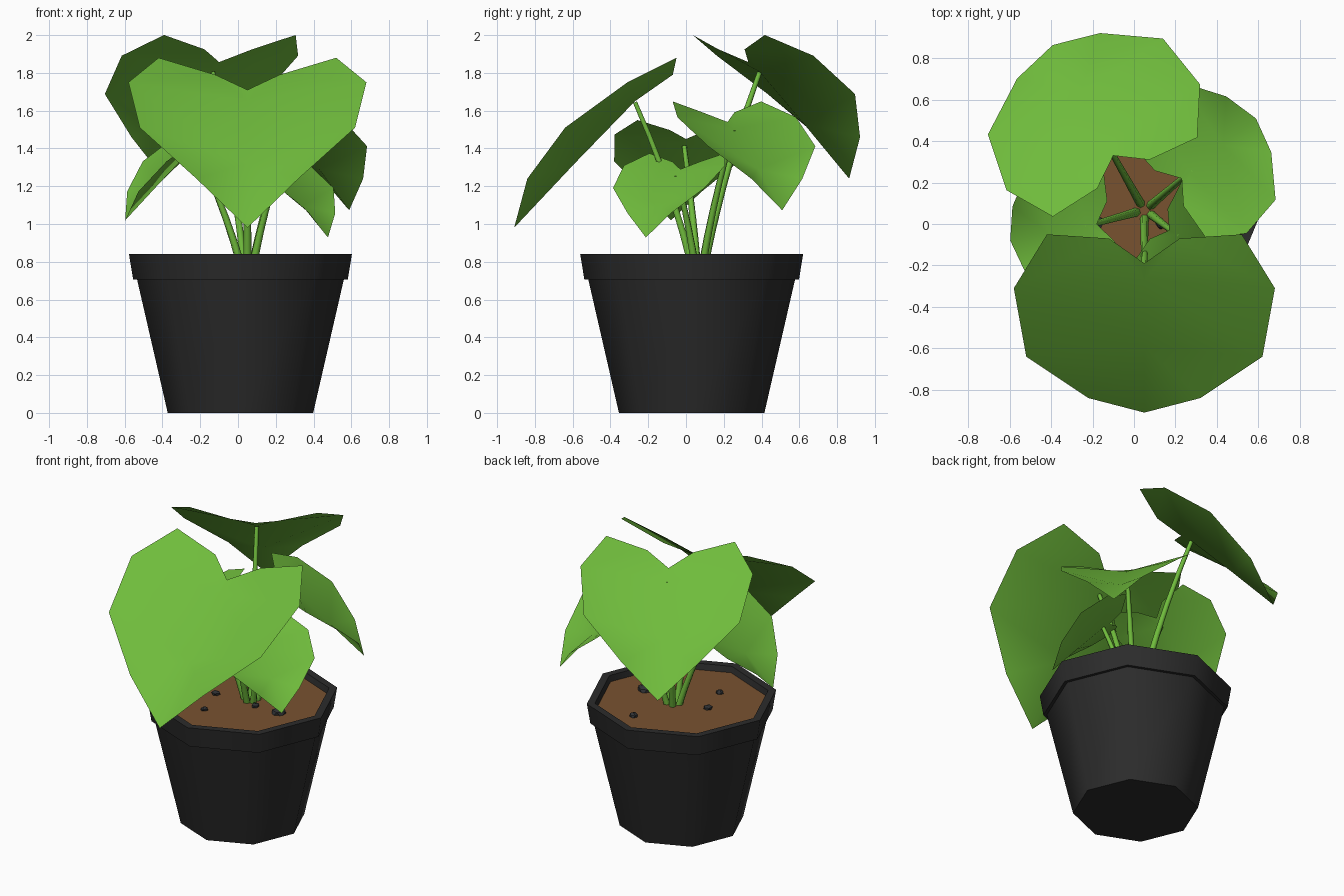
import bpy, bmesh, math, random
from mathutils import Vector, Matrix

if "Cube" in bpy.data.objects:
    bpy.data.objects.remove(bpy.data.objects["Cube"])

random.seed(4)


def material(name, rgb):
    m = bpy.data.materials.new(name)
    m.diffuse_color = (*rgb, 1)
    m.use_nodes = True
    m.node_tree.nodes["Principled BSDF"].inputs["Base Color"].default_value = m.diffuse_color
    return m


GREEN = material("leaf green", (0.16, 0.50, 0.045))
BLACK = material("pot black", (0.025, 0.025, 0.025))
BROWN = material("soil brown", (0.19, 0.085, 0.03))
STONE = material("stone grey", (0.03, 0.032, 0.035))


def make_object(name, bm, mat, smooth_angle=None):
    bmesh.ops.recalc_face_normals(bm, faces=bm.faces)
    me = bpy.data.meshes.new(name)
    bm.to_mesh(me)
    bm.free()
    me.materials.append(mat)
    ob = bpy.data.objects.new(name, me)
    bpy.context.collection.objects.link(ob)
    if smooth_angle:
        bpy.ops.object.select_all(action='DESELECT')
        ob.select_set(True)
        bpy.context.view_layer.objects.active = ob
        bpy.ops.object.shade_smooth_by_angle(angle=math.radians(smooth_angle))
    return ob


def skin(bm, rings):
    """Join equal-sized vertex rings with quads and cap both ends."""
    rows = [[bm.verts.new(p) for p in r] for r in rings]
    n = len(rows[0])
    for a, b in zip(rows, rows[1:]):
        for i in range(n):
            j = (i + 1) % n
            bm.faces.new((a[i], a[j], b[j], b[i]))
    bm.faces.new(rows[0][::-1])
    bm.faces.new(rows[-1])


def ring(c, r, n):
    return [Vector((c[0] + r * math.cos(2 * math.pi * i / n),
                    c[1] + r * math.sin(2 * math.pi * i / n), c[2])) for i in range(n)]


# Pot: eight-sided profile with an overhanging rim
CX, CY, SOIL_Z = 0.013, 0.03, 0.80
profile = [(0.385, 0), (0.547, 0.705), (0.568, 0.705), (0.59, 0.84),
           (0.54, 0.84), (0.525, 0.77)]
bm = bmesh.new()
skin(bm, [ring((CX, CY, z), r, 8) for r, z in profile])
make_object("pot", bm, BLACK, 50)

# Soil disc
bm = bmesh.new()
skin(bm, [ring((CX, CY, 0.772), 0.525, 8), ring((CX, CY, SOIL_Z), 0.532, 8)])
make_object("soil", bm, BROWN)

# Stones half sunk in the soil
for i, (x, y, r) in enumerate([(-0.17, 0.01, 0.03), (-0.1, -0.22, 0.025), (0.13, 0.0, 0.027),
                               (0.3, 0.01, 0.05), (0.14, 0.36, 0.03)]):
    bm = bmesh.new()
    bmesh.ops.create_icosphere(bm, subdivisions=1, radius=r)
    for v in bm.verts:
        v.co *= random.uniform(0.8, 1.2)
        v.co.z *= 0.7
        v.co += Vector((x, y, SOIL_Z + 0.005))
    make_object(f"stone_{i + 1}", bm, STONE)

# Heart leaf, origin at the notch, tip toward +x: (forward, sideways, up)
MID = [(0, 0, 0), (0.08, 0, -0.06), (0.40, 0, -0.39), (0.72, 0, -0.73)]
SIDE = [(-0.12, 0.17, 0.08), (-0.14, 0.47, 0.17), (0.12, 0.63, 0.04),
        (0.45, 0.57, -0.20), (0.65, 0.27, -0.47)]


def leaf(name, xf):
    bm = bmesh.new()
    n, s, m, t = [bm.verts.new(xf @ Vector(p)) for p in MID]
    for sign in (1, -1):
        a, b, c, d, e = [bm.verts.new(xf @ Vector((p[0], p[1] * sign, p[2]))) for p in SIDE]
        for f in ((n, s, a), (a, s, c), (a, c, b), (s, m, d, c), (m, e, d), (m, t, e)):
            bm.faces.new(f if sign == 1 else f[::-1])
    make_object(name, bm, GREEN, 60)


# Stem: tapered tube along a gentle bend
def stem(name, start, end):
    ctrl = start.lerp(end, 0.5)
    ctrl.x, ctrl.y = start.lerp(end, 0.36).xy
    rings = []
    for k in range(6):
        t = k / 5
        p = start * (1 - t) ** 2 + ctrl * 2 * t * (1 - t) + end * t ** 2
        tan = (ctrl - start) * (1 - t) + (end - ctrl) * t
        q = tan.to_track_quat('Z', 'Y')
        rings.append([p + q @ v for v in ring((0, 0, 0), 0.022 - 0.009 * t, 6)])
    bm = bmesh.new()
    skin(bm, rings)
    make_object(name, bm, GREEN, 80)


# Five leaves: notch position, yaw in degrees, scale
LEAVES = {
    "front": ((0.05, -0.19, 1.71), -90, 1.0),
    "back": ((-0.10, 0.33, 1.857), 118.7, 0.845),
    "right": ((0.23, 0.22, 1.54), 38.9, 0.64),
    "left": ((-0.18, 0.0, 1.45), 190.8, 0.59),
    "right_small": ((0.17, -0.03, 1.29), -30.8, 0.495),
}
for name, (pos, yaw, s) in LEAVES.items():
    yaw = math.radians(yaw)
    xf = Matrix.Translation(pos) @ Matrix.Rotation(yaw, 4, 'Z') @ Matrix.Scale(s, 4)
    leaf(name + "_leaf", xf)
    base = Vector((0.05 + 0.035 * math.cos(yaw), 0.065 + 0.035 * math.sin(yaw), SOIL_Z - 0.02))
    stem(name + "_stem", base, xf @ Vector((0.08, 0, -0.065)))
